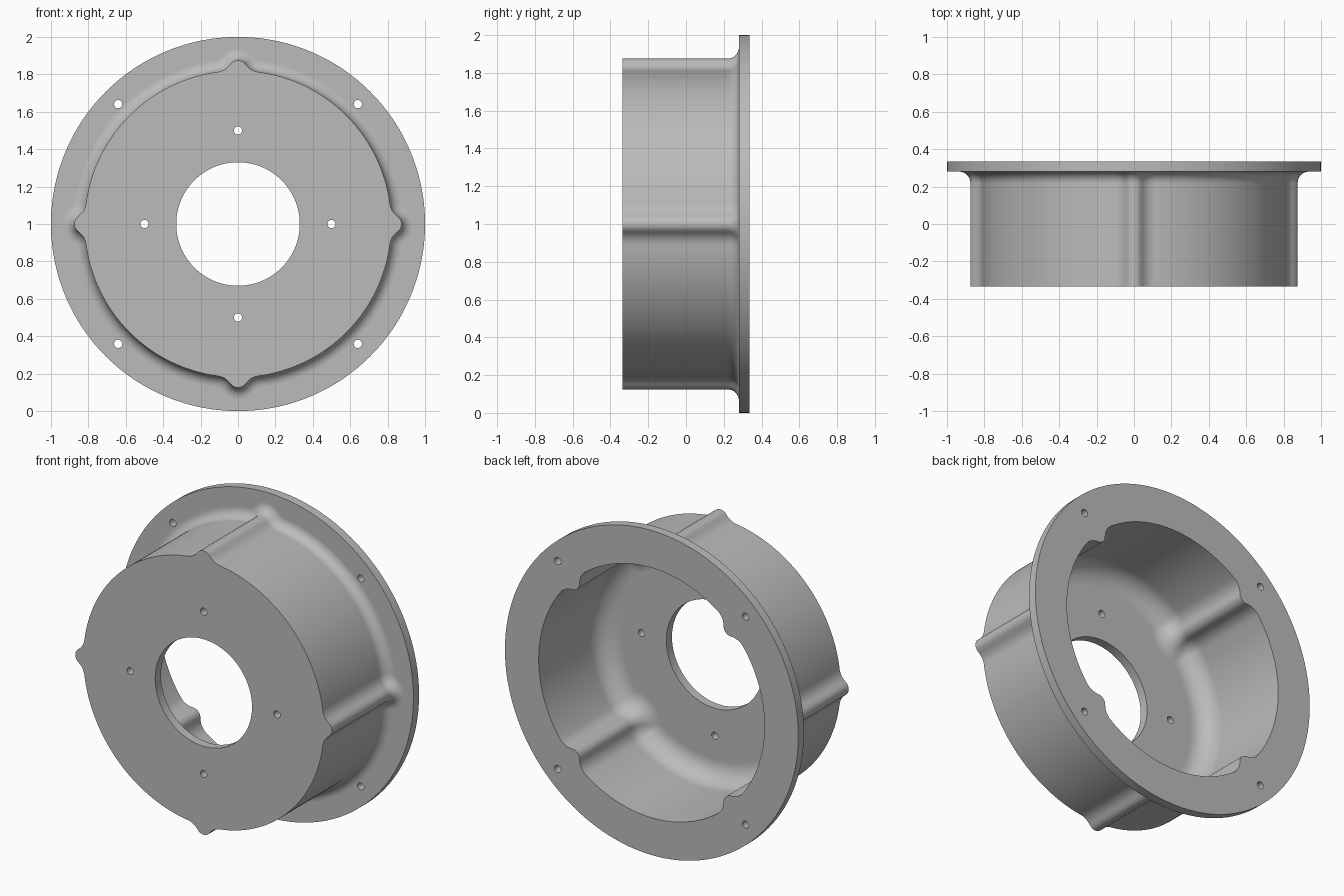
import bpy, bmesh
from math import sin, cos, acos, atan2, sqrt, pi, radians
from mathutils import Matrix

if "Cube" in bpy.data.objects:
    bpy.data.objects.remove(bpy.data.objects["Cube"])

SEGS = 480
FRONT, FLOOR, FLANGE, BACK = -0.335, -0.28, 0.28, 0.335
OUTER, INNER, BORE, RIM = 0.82, 0.77, 0.33, 1.0
TIP, BLEND = 0.05, 0.1           # rib tip and rib root radii
OUT_FILLET, IN_FILLET = 0.06, 0.12


def rib_profile(base, side, phase):
    """Radius by angle of a circle with four blended ribs (side +1 out, -1 in)."""
    p, q = base + side * 0.005, base + side * BLEND
    a = acos((p * p + q * q - (TIP + BLEND) ** 2) / (2 * p * q))
    k = TIP / (TIP + BLEND)
    b = atan2(k * q * sin(a), p + k * (q * cos(a) - p))

    def radius(t):
        t = abs((t - phase + pi / 4) % (pi / 2) - pi / 4)
        if t >= a:
            return base
        if t <= b:
            return p * cos(t) + side * sqrt(max(0, TIP ** 2 - (p * sin(t)) ** 2))
        u = a - t
        return q * cos(u) - side * sqrt(max(0, BLEND ** 2 - (q * sin(u)) ** 2))
    return radius


def offset(profile, d, side):
    """Radius by angle of the profile moved sideways by d, trimmed where it folds."""
    def radius(t):
        best = profile(t) + side * d
        for k in range(-40, 41):
            v = d / 0.7 * k / 40
            r = profile(t + v)
            h = d * d - (r * sin(v)) ** 2
            if h >= 0:
                e = r * cos(v) + side * sqrt(h)
                best = max(best, e) if side > 0 else min(best, e)
        return best
    return radius


def circle(r):
    return lambda t: r


outer = rib_profile(OUTER, 1, 0)
inner = rib_profile(INNER, -1, pi / 4)

# Closed cross-section: front face, outer wall, flange, inner wall, floor, bore
rings = [(circle(BORE), FRONT), (outer, FRONT), (outer, FLANGE - OUT_FILLET - 0.002)]
for i in range(9):
    u = pi / 2 * i / 8
    rings.append((offset(outer, OUT_FILLET * (1 - cos(u)), 1),
                  FLANGE - OUT_FILLET * (1 - sin(u))))
rings += [(offset(outer, OUT_FILLET + 0.001, 1), FLANGE),
          (circle(RIM), FLANGE), (circle(RIM), BACK),
          (inner, BACK), (inner, FLOOR + IN_FILLET + 0.002)]
for i in range(11):
    u = pi / 2 * i / 10
    rings.append((offset(inner, IN_FILLET * (1 - cos(u)), -1),
                  FLOOR + IN_FILLET * (1 - sin(u))))
rings += [(offset(inner, IN_FILLET + 0.002, -1), FLOOR), (circle(BORE), FLOOR)]

bm = bmesh.new()
loops = []
for radius, y in rings:
    loop = []
    for j in range(SEGS):
        t = 2 * pi * j / SEGS
        r = radius(t)
        loop.append(bm.verts.new((r * sin(t), y, 1 + r * cos(t))))
    loops.append(loop)
for i, lo in enumerate(loops):
    hi = loops[(i + 1) % len(loops)]
    for j in range(SEGS):
        k = (j + 1) % SEGS
        bm.faces.new((lo[j], lo[k], hi[k], hi[j]))
bmesh.ops.recalc_face_normals(bm, faces=bm.faces)
mesh = bpy.data.meshes.new("flanged_housing")
bm.to_mesh(mesh)
bm.free()
housing = bpy.data.objects.new("flanged_housing", mesh)
bpy.context.collection.objects.link(housing)

# Screw holes: four in the front plate, four in the flange
bm = bmesh.new()
for dist, y, phase in ((0.5, -0.31, 0), (0.906, 0.31, pi / 4)):
    for i in range(4):
        t = phase + i * pi / 2
        place = Matrix.Translation((dist * sin(t), y, 1 + dist * cos(t)))
        bmesh.ops.create_cone(bm, cap_ends=True, segments=24, radius1=0.022,
                              radius2=0.022, depth=0.15,
                              matrix=place @ Matrix.Rotation(pi / 2, 4, "X"))
cut_mesh = bpy.data.meshes.new("hole_cutter")
bm.to_mesh(cut_mesh)
bm.free()
cutter = bpy.data.objects.new("hole_cutter", cut_mesh)
cutter.hide_render = True
bpy.context.collection.objects.link(cutter)

mod = housing.modifiers.new("screw_holes", "BOOLEAN")
mod.operation = "DIFFERENCE"
mod.solver = "EXACT"
mod.object = cutter
bpy.ops.object.select_all(action="DESELECT")
bpy.context.view_layer.objects.active = housing
housing.select_set(True)
bpy.ops.object.modifier_apply(modifier=mod.name)
bpy.data.objects.remove(cutter)

# Plain grey finish
grey = bpy.data.materials.new("plain_grey")
grey.use_nodes = True
colour = (0.5, 0.5, 0.5, 1)
grey.diffuse_color = colour
grey.node_tree.nodes["Principled BSDF"].inputs["Base Color"].default_value = colour
housing.data.materials.clear()
housing.data.materials.append(grey)
bpy.ops.object.shade_smooth_by_angle(angle=radians(30))
